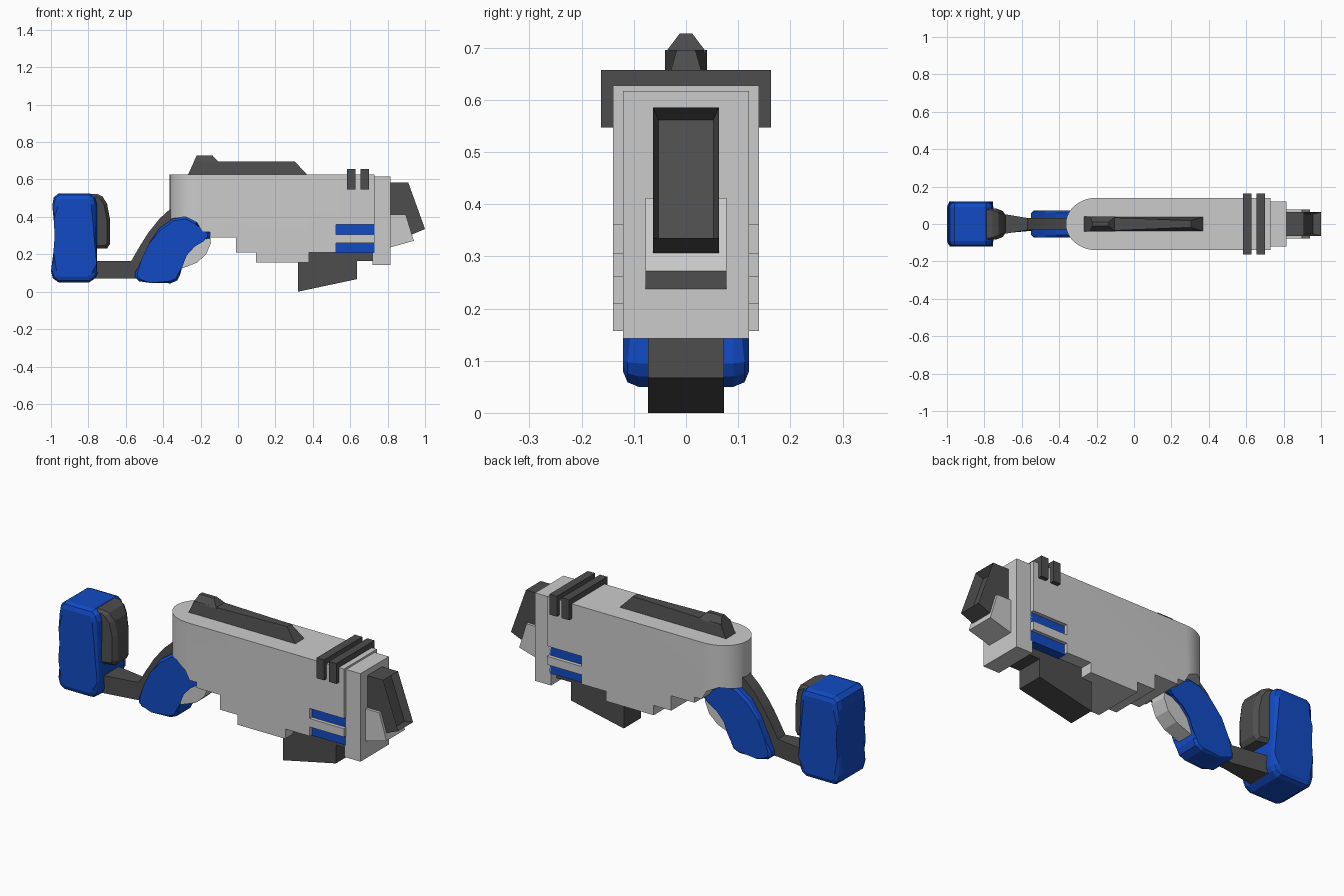
import bpy, bmesh, math

if "Cube" in bpy.data.objects:
    bpy.data.objects.remove(bpy.data.objects["Cube"])


def material(name, rgb):
    m = bpy.data.materials.new(name)
    m.diffuse_color = (*rgb, 1)
    m.use_nodes = True
    m.node_tree.nodes["Principled BSDF"].inputs["Base Color"].default_value = m.diffuse_color
    return m


BLUE = material("blue", (0.006, 0.07, 0.55))
DARK = material("dark_grey", (0.075, 0.075, 0.075))


def finish(name, bm, mat):
    bmesh.ops.recalc_face_normals(bm, faces=bm.faces)
    me = bpy.data.meshes.new(name)
    bm.to_mesh(me)
    bm.free()
    ob = bpy.data.objects.new(name, me)
    bpy.context.collection.objects.link(ob)
    if mat:
        me.materials.append(mat)
    return ob


def prism(name, profile, half, mat=None, bevel=0, segments=1, edit=None):
    """Side profile (x, z) extruded to +-half in y; half may be a function of x, z."""
    width = half if callable(half) else (lambda x, z: half)
    bm = bmesh.new()
    rings = [[bm.verts.new((x, s * width(x, z), z)) for x, z in profile] for s in (-1, 1)]
    caps = [bm.faces.new(r) for r in rings]
    n = len(profile)
    for i in range(n):
        j = (i + 1) % n
        bm.faces.new((rings[0][i], rings[0][j], rings[1][j], rings[1][i]))
    if bevel:
        edges = {e for f in caps for e in f.edges}
        bmesh.ops.bevel(bm, geom=list(edges), offset=bevel, segments=segments,
                        profile=0.5, affect='EDGES', clamp_overlap=True)
    if edit:
        bmesh.ops.recalc_face_normals(bm, faces=bm.faces)
        edit(bm)
    return finish(name, bm, mat)


def box(name, x0, x1, half, z0, z1, mat=None):
    return prism(name, [(x0, z0), (x1, z0), (x1, z1), (x0, z1)], half, mat)


# Main body: stepped and slotted side profile, intersected with a round-backed plan
body = prism("main_body", [
    (-0.40, 0.627), (0.73, 0.627), (0.73, 0.36), (0.525, 0.36), (0.525, 0.305),
    (0.73, 0.305), (0.73, 0.26), (0.525, 0.26), (0.525, 0.21), (0.38, 0.21),
    (0.38, 0.157), (0.095, 0.157), (0.095, 0.21), (-0.01, 0.21), (-0.01, 0.29),
    (-0.15, 0.29), (-0.15, 0.32), (-0.19, 0.32), (-0.22, 0.37), (-0.28, 0.40),
    (-0.33, 0.395), (-0.40, 0.38)], 0.2)
bm = bmesh.new()
plan = [(0.8, -0.14), (0.8, 0.14)]
for i in range(25):
    a = math.pi * i / 24
    plan.append((-0.20 - 0.165 * math.sin(a), 0.14 * math.cos(a)))
low = [bm.verts.new((x, y, 0.1)) for x, y in plan]
top = [bm.verts.new((x, y, 0.8)) for x, y in plan]
bm.faces.new(low)
bm.faces.new(top)
for i in range(len(plan)):
    j = (i + 1) % len(plan)
    bm.faces.new((low[i], low[j], top[j], top[i]))
cutter = finish("plan_cutter", bm, None)
cutter.hide_render = True
mod = body.modifiers.new("round_back", 'BOOLEAN')
mod.operation, mod.solver, mod.object = 'INTERSECT', 'EXACT', cutter
bpy.context.view_layer.objects.active = body
body.select_set(True)
bpy.ops.object.modifier_apply(modifier=mod.name)
bpy.data.objects.remove(cutter)
bpy.ops.object.shade_smooth_by_angle(angle=math.radians(25))

# Blue strips in the side slots, front collar
for i, z in enumerate((0.207, 0.305)):
    box(f"side_strip_{i + 1}", 0.52, 0.73, 0.121, z, z + 0.054, BLUE)
box("front_collar", 0.72, 0.815, 0.121, 0.143, 0.617)

# Saddle ribs near the front
for i, x in enumerate((0.583, 0.656)):
    box(f"rib_{i + 1}", x, x + 0.044, 0.163, 0.547, 0.657, DARK)

# Top rail narrowing forward, with rear sight
prism("top_rail", [(-0.27, 0.62), (0.375, 0.62), (0.305, 0.695), (-0.235, 0.695)],
      lambda x, z: 0.018 if x > 0.3 and z > 0.65 else 0.04, DARK)
prism("rear_sight", [(-0.238, 0.69), (-0.10, 0.69), (-0.135, 0.727), (-0.222, 0.727)],
      lambda x, z: 0.012 if z > 0.7 else 0.04, DARK)


# Muzzle with a recessed slanted face, and its lower shroud
def recess(bm):
    faces = [f for f in bm.faces if f.normal.x > 0.5 and f.normal.z > 0.1]
    bmesh.ops.inset_region(bm, faces=faces, thickness=0.015)
    for v in {v for f in faces for v in f.verts}:
        v.co.x -= 0.04
        v.co.z -= 0.014


prism("muzzle", [(0.80, 0.585), (0.91, 0.585), (1.0, 0.335), (0.915, 0.30), (0.80, 0.26)],
      0.063, DARK, edit=recess)
prism("muzzle_shroud", [(0.80, 0.412), (0.897, 0.412), (0.94, 0.272), (0.80, 0.233)], 0.078)

# Fore grip under the body
prism("fore_grip", [(0.32, 0.0), (0.635, 0.067), (0.635, 0.165), (0.73, 0.165),
                    (0.73, 0.215), (0.32, 0.215)], 0.073, DARK)

# Rear grip, trigger block and spine
prism("rear_grip", [
    (-0.15, 0.32), (-0.19, 0.32), (-0.22, 0.37), (-0.28, 0.402), (-0.35, 0.39),
    (-0.42, 0.34), (-0.475, 0.26), (-0.515, 0.175), (-0.55, 0.10), (-0.55, 0.075),
    (-0.53, 0.056), (-0.47, 0.047), (-0.36, 0.045), (-0.325, 0.06), (-0.31, 0.09),
    (-0.31, 0.135), (-0.285, 0.20), (-0.24, 0.25), (-0.19, 0.28), (-0.15, 0.285)],
    0.071, BLUE, bevel=0.012)
prism("trigger_block", [(-0.15, 0.30), (-0.145, 0.26), (-0.17, 0.20), (-0.22, 0.155),
                        (-0.31, 0.12), (-0.34, 0.16), (-0.28, 0.28)], 0.045)
prism("grip_spine", [
    (-0.34, 0.46), (-0.365, 0.44), (-0.42, 0.39), (-0.48, 0.315), (-0.53, 0.235),
    (-0.57, 0.165), (-0.54, 0.08), (-0.48, 0.15), (-0.40, 0.30), (-0.33, 0.36)],
    0.032, DARK)

# Bar to the stock, flaring rearward
prism("stock_bar", [(-0.50, 0.165), (-0.57, 0.165), (-0.65, 0.165), (-0.78, 0.165),
                    (-0.78, 0.07), (-0.65, 0.07), (-0.57, 0.07), (-0.50, 0.07)],
      lambda x, z: 0.032 + max(0, -0.57 - x) * 0.17, DARK)

# Shoulder stock with a concave back, and its cheek pad
prism("shoulder_stock", [
    (-0.96, 0.525), (-0.79, 0.525), (-0.765, 0.505), (-0.755, 0.47), (-0.755, 0.15),
    (-0.752, 0.095), (-0.765, 0.07), (-0.795, 0.05), (-0.96, 0.05), (-0.99, 0.072),
    (-1.0, 0.11), (-0.987, 0.21), (-0.98, 0.30), (-0.985, 0.38), (-0.993, 0.46),
    (-0.985, 0.505)], 0.121, BLUE, bevel=0.03, segments=2)
prism("cheek_pad", [
    (-0.80, 0.523), (-0.755, 0.523), (-0.725, 0.51), (-0.70, 0.47), (-0.685, 0.39),
    (-0.685, 0.255), (-0.70, 0.23), (-0.80, 0.23)],
    lambda x, z: 0.095 - max(0, x + 0.765) * 0.4, DARK, bevel=0.018)
